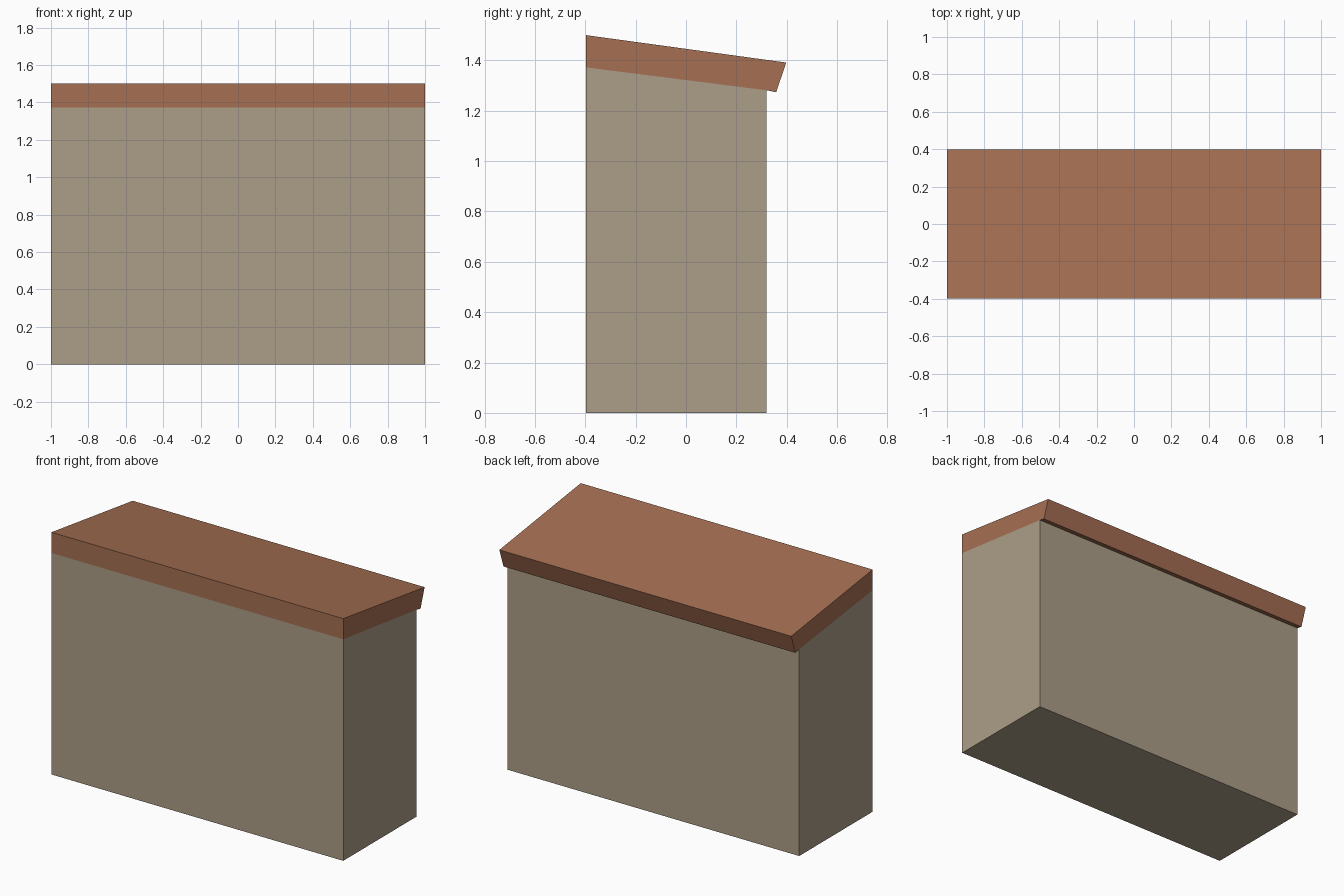
import bpy
import bmesh

if "Cube" in bpy.data.objects:
    bpy.data.objects.remove(bpy.data.objects["Cube"])


def material(name, srgb):
    lin = [((c / 255 + 0.055) / 1.055) ** 2.4 for c in srgb]
    m = bpy.data.materials.new(name)
    m.diffuse_color = (*lin, 1)
    m.use_nodes = True
    m.node_tree.nodes["Principled BSDF"].inputs["Base Color"].default_value = m.diffuse_color
    return m


def prism(name, profile, mat, half_width=1.0):
    """Extrude a side profile of (y, z) points across the full width in x."""
    bm = bmesh.new()
    face = bm.faces.new([bm.verts.new((-half_width, y, z)) for y, z in profile])
    ext = bmesh.ops.extrude_face_region(bm, geom=[face])
    moved = [v for v in ext["geom"] if isinstance(v, bmesh.types.BMVert)]
    bmesh.ops.translate(bm, verts=moved, vec=(2 * half_width, 0, 0))
    bmesh.ops.recalc_face_normals(bm, faces=bm.faces)
    mesh = bpy.data.meshes.new(name)
    bm.to_mesh(mesh)
    bm.free()
    mesh.materials.append(mat)
    obj = bpy.data.objects.new(name, mesh)
    bpy.context.collection.objects.link(obj)
    return obj


stone = material("tan wall", (172, 157, 135))
tile = material("terracotta roof", (166, 111, 83))

# Wall block with a top that follows the roof slope
prism("wall_block", [(-0.398, 0), (0.32, 0), (0.32, 1.281), (-0.398, 1.372)], stone)

# Sloping roof slab, overhanging at the back with a tilted end
prism("roof_slab", [(-0.398, 1.372), (0.32, 1.281), (0.358, 1.273),
                    (0.398, 1.391), (-0.398, 1.5)], tile)
